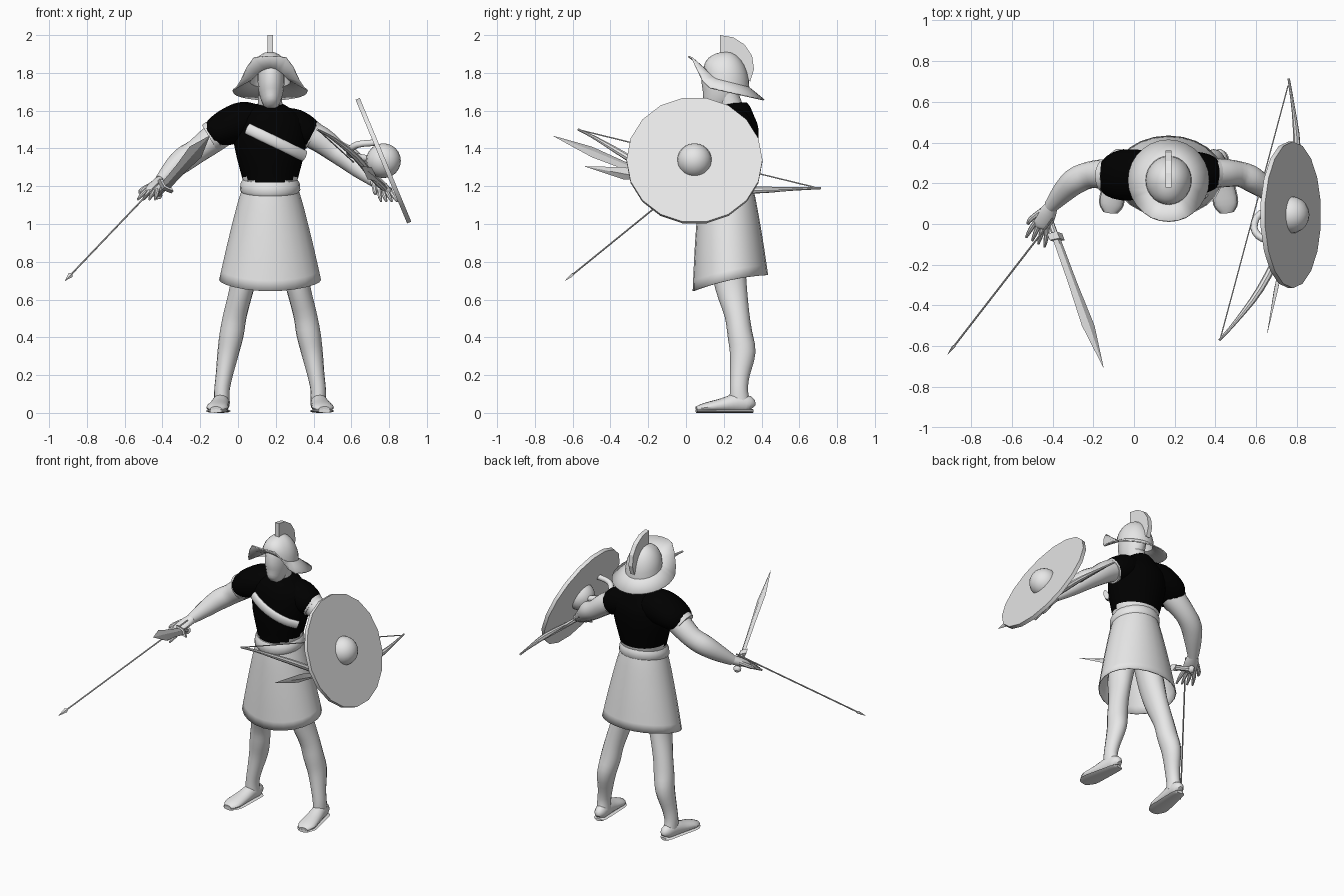
import bpy, bmesh
from math import sin, cos, pi, radians, sqrt
from mathutils import Vector

cube = bpy.data.objects.get("Cube")
if cube:
    bpy.data.objects.remove(cube, do_unlink=True)


def material(name, value):
    m = bpy.data.materials.new(name)
    m.use_nodes = True
    colour = (value, value, value, 1)
    m.diffuse_color = colour
    for node in m.node_tree.nodes:
        if node.type == 'BSDF_PRINCIPLED':
            node.inputs["Base Color"].default_value = colour
    return m


GREY = material("pale_grey", 0.8)
BLACK = material("black_cloth", 0.0)
MID = 0.17  # x of the body's middle


def grid(name, rows, mat=GREY, caps=True, angle=40):
    """Skin closed rows of points into one object."""
    bm = bmesh.new()
    rings = [[bm.verts.new(p) for p in row] for row in rows]
    n = len(rows[0])
    for a, b in zip(rings, rings[1:]):
        for i in range(n):
            j = (i + 1) % n
            bm.faces.new((a[i], a[j], b[j], b[i]))
    if caps:
        bm.faces.new(rings[0])
        bm.faces.new(rings[-1])
    bmesh.ops.recalc_face_normals(bm, faces=bm.faces)
    me = bpy.data.meshes.new(name)
    bm.to_mesh(me)
    bm.free()
    me.materials.append(mat)
    me.shade_smooth()
    me.set_sharp_from_angle(angle=radians(angle))
    ob = bpy.data.objects.new(name, me)
    bpy.context.collection.objects.link(ob)
    return ob


def refine(secs, steps=3):
    """Catmull-Rom in-betweens of the sections."""
    out = []
    for i in range(len(secs) - 1):
        p = [secs[max(i - 1, 0)], secs[i], secs[i + 1], secs[min(i + 2, len(secs) - 1)]]
        for k in range(steps):
            t = k / steps
            out.append([b + t * (c - a) / 2 + t * t * (a - 2.5 * b + 2 * c - d / 2)
                        + t ** 3 * (1.5 * (b - c) + (d - a) / 2) for a, b, c, d in zip(*p)])
    return out + [list(secs[-1])]


def rows_of(secs, wide, segs):
    """Elliptic rings along a path; each section is x, y, z, width, height."""
    pts = [Vector(s[:3]) for s in secs]
    rows = []
    for i, s in enumerate(secs):
        t = (pts[min(i + 1, len(pts) - 1)] - pts[max(i - 1, 0)]).normalized()
        w = Vector(wide)
        w = (w - t * w.dot(t)).normalized()
        b = t.cross(w)
        rows.append([pts[i] + w * s[3] * cos(2 * pi * k / segs) + b * s[4] * sin(2 * pi * k / segs)
                     for k in range(segs)])
    return rows


def loft(name, secs, mat=GREY, wide=(1, 0, 0), segs=16, soft=True, **kw):
    return grid(name, rows_of(refine(secs) if soft else secs, wide, segs), mat, **kw)


def rod(name, points, radii, **kw):
    return loft(name, [(*p, r, r) for p, r in zip(points, radii)], wide=kw.pop("wide", (0.1, 0.3, 1)), **kw)


# Torso: black shirt above a bare waist with a pointed front hem
torso = loft("torso_shirt", [
    (MID, .21, 1.10, .145, .135), (MID, .21, 1.20, .14, .13), (MID, .215, 1.27, .155, .14),
    (MID, .22, 1.38, .183, .155), (MID, .23, 1.47, .195, .155), (MID, .24, 1.55, .18, .14),
    (MID, .25, 1.61, .11, .1), (MID, .25, 1.64, .06, .07)], BLACK, segs=32)
torso.data.materials.append(GREY)
for f in torso.data.polygons:
    c = f.center
    hem = 1.18 + .5 * abs(c.x - MID) if c.y < .21 else 1.26
    f.material_index = int(c.z < hem)

# Chest strap hugging the front of the torso
strap = []
for i in range(8):
    x = .05 + .3 * i / 7
    strap.append((x, .222 - .155 * sqrt(1 - ((x - MID) / .205) ** 2), 1.505 - .48 * (x - .05), .03, .016))
loft("chest_strap", strap, wide=(.4, 0, 1), soft=False)

# Skirt and belt, both lower at the front
skirt = loft("skirt", [(MID, .235, .70, .27, .2), (MID, .225, .9, .225, .18),
                       (MID, .215, 1.1, .175, .155), (MID, .21, 1.19, .147, .14)],
             segs=24, caps=False)
for v in skirt.data.vertices:
    low = (1.19 - v.co.z) / .49
    v.co.z += low * (.02 - .065 * ((.435 - v.co.y) / .4) ** 2) + (1 - low) * .12 * (v.co.y - .21)
skirt.modifiers.new("thickness", 'SOLIDIFY').thickness = .006
belt = loft("belt", [(MID, .21, 1.165, .15, .143), (MID, .21, 1.18, .16, .152),
                     (MID, .21, 1.215, .157, .15), (MID, .21, 1.235, .145, .138)], segs=24, soft=False)
for v in belt.data.vertices:
    v.co.z += .12 * (v.co.y - .21)

# Legs, feet and soles
for side, label in ((-1, "right"), (1, "left")):
    def out(d):
        return MID + side * d
    loft(label + "_leg", [
        (out(.085), .22, .95, .08, .09), (out(.125), .225, .78, .075, .09), (out(.15), .24, .66, .064, .083),
        (out(.185), .27, .52, .062, .066), (out(.203), .285, .42, .064, .066),
        (out(.222), .3, .32, .057, .068), (out(.243), .285, .2, .045, .052),
        (out(.255), .28, .12, .041, .048), (out(.255), .285, .05, .042, .055)])
    foot = [(.355, .03, .016, .016), (.335, .045, .036, .042), (.27, .052, .044, .05),
            (.19, .04, .052, .037), (.1, .028, .057, .025), (.055, .02, .03, .014)]
    spots = [(out(.255 + .13 * (.3 - y)), y, z, w, h) for y, z, w, h in foot]
    loft(label + "_foot", spots)
    loft(label + "_sole", [(x, y, .01, w + .005, .01) for x, y, z, w, h in spots], segs=8)

# Sleeves, hems and arms
loft("right_sleeve", [(.11, .25, 1.54, .09, .1), (.03, .245, 1.54, .107, .12), (-.05, .24, 1.515, .098, .125),
                      (-.11, .235, 1.485, .083, .11), (-.14, .235, 1.465, .065, .085)], BLACK, wide=(0, 0, 1))
loft("left_sleeve", [(.23, .25, 1.53, .09, .1), (.3, .25, 1.51, .098, .105),
                     (.36, .25, 1.485, .088, .095), (.39, .25, 1.47, .075, .08)], BLACK, wide=(0, 0, 1))
rod("right_hem", [(-.125, .235, 1.47), (-.15, .235, 1.455)], [.083, .08])
rod("left_hem", [(.38, .25, 1.475), (.4, .25, 1.463)], [.08, .076])
rod("right_arm", [(-.06, .24, 1.5), (-.14, .245, 1.445), (-.22, .24, 1.385), (-.29, .21, 1.34),
                  (-.35, .155, 1.285), (-.41, .085, 1.225)], [.075, .074, .066, .066, .054, .034])
rod("left_arm", [(.34, .25, 1.5), (.44, .25, 1.445), (.52, .245, 1.385), (.58, .22, 1.35),
                 (.65, .17, 1.29), (.73, .11, 1.225)], [.072, .07, .062, .064, .052, .034])

# Hands with spread fingers
for label, wrist, knuckle, tip in (("right", (-.405, .09, 1.23), (-.455, -.005, 1.18), (-.485, -.09, 1.13)),
                                   ("left", (.725, .115, 1.23), (.775, .04, 1.175), (.8, -.03, 1.12))):
    w, k, t = Vector(wrist), Vector(knuckle), Vector(tip)
    across = (k - w).cross(Vector((0, 0, 1))).normalized()
    loft(label + "_palm", [(*w, .032, .03), (*w.lerp(k, .5), .045, .028), (*k, .042, .02),
                           (*k.lerp(t, .15), .03, .012)], wide=across, segs=12)
    for i in range(4):
        a = across * (i - 1.5)
        rod(f"{label}_finger_{i + 1}", [k + a * .021, k.lerp(t, .5) + a * .029, t + a * .034],
            [.013, .012, .006], segs=8)
    rod(label + "_thumb", [w.lerp(k, .4) + across * .03, k + across * .06, k.lerp(t, .3) + across * .065],
        [.015, .013, .007], segs=8)

# Neck and head
rod("neck", [(MID, .25, 1.56), (MID, .235, 1.62), (MID, .21, 1.7)], [.078, .066, .062], wide=(1, 0, 0))
loft("head", [(.175, .14, 1.615, .02, .025), (.175, .15, 1.635, .042, .065), (.175, .175, 1.69, .063, .093),
              (.175, .19, 1.76, .071, .108), (.175, .2, 1.83, .065, .1), (.175, .21, 1.87, .03, .05)])

# Helmet: dome running out into a brim flipped up at the front
rim, seam = [], []
SEGS = 28
for i in range(SEGS):
    a = 2 * pi * i / SEGS
    x, y = cos(a), sin(a)
    front = max(0, -y - .55) / .45
    rim.append(Vector((MID + .2 * x, .215 + .2 * y, 1.705 - .045 * y + .14 * min(1, front * 1.25))))
    seam.append(Vector((MID + .113 * x, .215 + .12 * y, 1.755 - .03 * y + .045 * front)))
dome = []
for k in range(1, 8):
    e = pi / 2 * k / 7.2
    dome.append([Vector((MID + (p.x - MID) * cos(e), .215 + (p.y - .215) * cos(e),
                         p.z + (1.912 - p.z) * sin(e))) for p in seam])
helmet = grid("helmet", [rim, seam] + dome, caps=False, angle=35)
bm = bmesh.new()
bm.from_mesh(helmet.data)
bmesh.ops.holes_fill(bm, edges=[e for e in bm.edges if e.is_boundary and e.verts[0].co.z > 1.9
                                and e.calc_length() < .02], sides=SEGS)
bm.to_mesh(helmet.data)
bm.free()
helmet.modifiers.new("thickness", 'SOLIDIFY').thickness = .008

# Helmet crest
crest = [(.18, 2.0), (.25, 1.988), (.31, 1.95), (.35, 1.89), (.36, 1.82), (.34, 1.755), (.3, 1.78), (.18, 1.88)]
grid("helmet_crest", [[(x, y, z) for y, z in crest] for x in (MID - .015, MID + .015)], angle=20)

# Round shield with boss and rear handle
centre, normal = Vector((.77, .045, 1.335)), Vector((.923, 0, .385))
loft("shield", [(*(centre + normal * d), .36, .36) for d in (-.012, .012)],
     wide=(0, 1, 0), segs=18, soft=False)
bpy.ops.mesh.primitive_uv_sphere_add(segments=20, ring_count=12, radius=.092, location=centre)
boss = bpy.context.object
boss.name = "shield_boss"
boss.data.materials.append(GREY)
boss.data.shade_smooth()
rod("shield_handle", [(.72, -.08, 1.43), (.63, -.07, 1.42), (.59, -.02, 1.385), (.62, .05, 1.36),
                      (.73, .07, 1.34)], [.018] * 5, segs=10)


def blade(name, start, tip, profile, wide):
    """Flat diamond-section blade; profile gives position, half width, half thickness."""
    a, b = Vector(start), Vector(tip)
    return loft(name, [(*a.lerp(b, t), w, h) for t, w, h in profile], wide=wide, segs=4, soft=False, angle=20)


# Sword with grip and guard
hilt, point = Vector((-.385, -.06, 1.2)), Vector((-.15, -.705, 1.467))
flat = (1, 0, -.9)
blade("sword_blade", hilt, point, [(0, .026, .009), (.35, .03, .009), (.68, .042, .009), (1, .001, .001)], flat)
blade("sword_guard", hilt.lerp(point, -.02), hilt.lerp(point, .03), [(0, .05, .02), (1, .05, .02)], flat)
rod("sword_grip", [hilt.lerp(point, t) for t in (-.16, -.02)], [.016, .016], segs=8)
rod("sword_pommel", [hilt.lerp(point, t) for t in (-.2, -.18, -.16, -.15)], [.01, .024, .024, .01], segs=8)

# Long arrow held in the right hand
tail, end = Vector((-.40, .025, 1.24)), Vector((-.915, -.64, .70))
rod("arrow_shaft", [tail, tail.lerp(end, .96)], [.005, .005], segs=6)
blade("arrow_head", tail, end, [(.93, .005, .005), (.945, .014, .008), (1, .001, .001)], (1, 0, -1))

# Bow with string, and a short blade in the left hand
rod("bow", [(.76, .715, 1.19), (.785, .55, 1.185), (.8, .38, 1.18), (.79, .1, 1.175), (.72, -.12, 1.24),
            (.62, -.32, 1.36), (.5, -.48, 1.455), (.42, -.57, 1.5)],
    [.006, .01, .018, .015, .018, .018, .01, .006], segs=8)
rod("bow_string", [(.757, .68, 1.195), (.425, -.56, 1.497)], [.0035, .0035], segs=6)
blade("dagger", (.775, .06, 1.2), (.655, -.535, 1.305),
      [(0, .012, .01), (.4, .014, .009), (.65, .034, .009), (1, .001, .001)], (.3, 0, 1))
